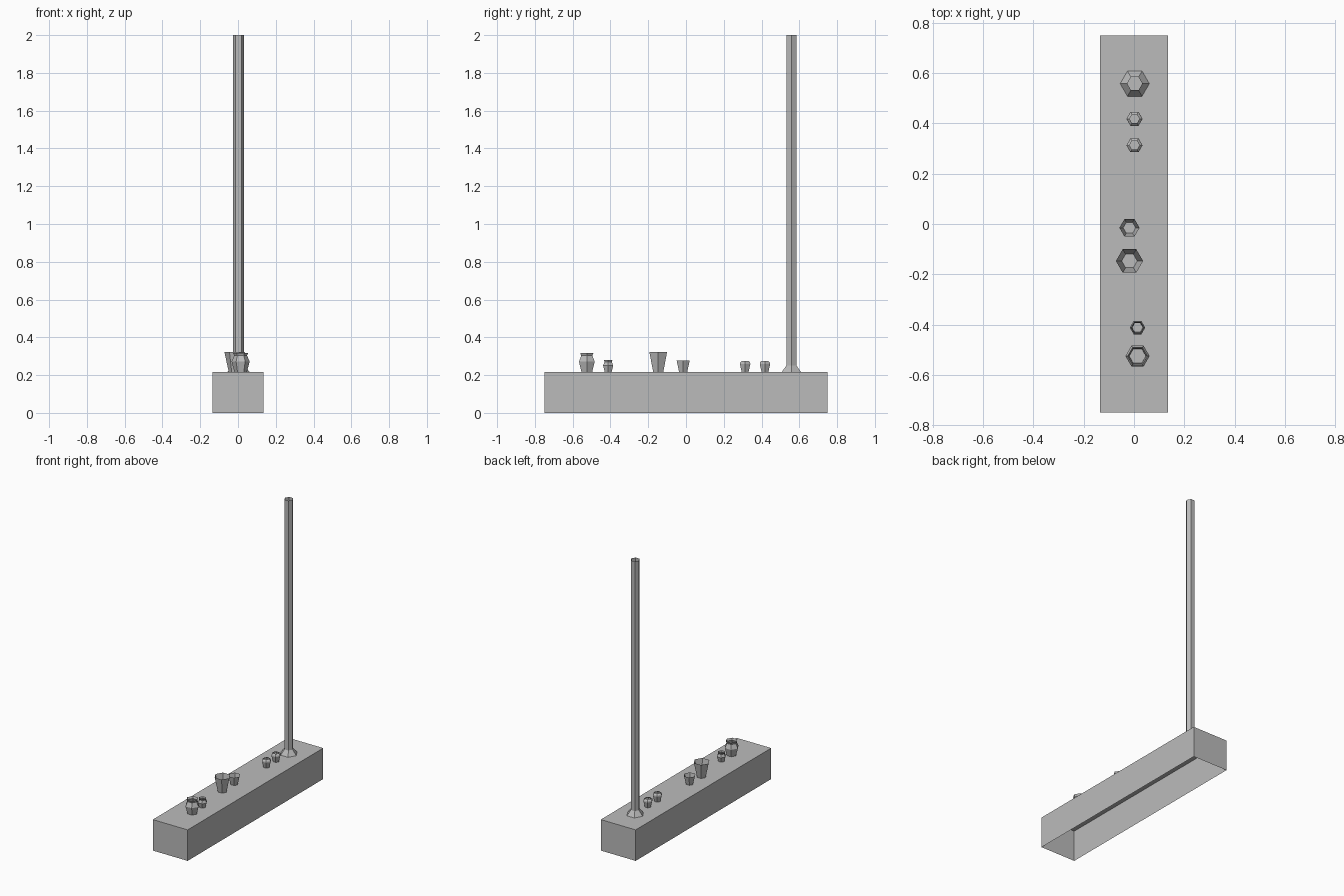
import bpy, bmesh
from math import cos, sin, pi

cube = bpy.data.objects.get("Cube")
if cube:
    bpy.data.objects.remove(cube, do_unlink=True)

GREY = (0.5, 0.5, 0.5, 1)
mat = bpy.data.materials.new("plain grey")
mat.use_nodes = True
mat.diffuse_color = GREY
mat.node_tree.nodes["Principled BSDF"].inputs["Base Color"].default_value = GREY

DECK = 0.217  # top of the base


def finish(bm, name, location):
    mesh = bpy.data.meshes.new(name)
    bm.to_mesh(mesh)
    bm.free()
    mesh.materials.append(mat)
    obj = bpy.data.objects.new(name, mesh)
    obj.location = location
    bpy.context.collection.objects.link(obj)
    return obj


def hex_shell(name, x, y, profile):
    """Open six-sided shell from (radius, height above deck) pairs."""
    bm = bmesh.new()
    rings = [[bm.verts.new((r * cos(i * pi / 3), r * sin(i * pi / 3), z))
              for i in range(6)] for r, z in profile]
    for low, high in zip(rings, rings[1:]):
        for i in range(6):
            j = (i + 1) % 6
            bm.faces.new((low[i], low[j], high[j], high[i]))
    return finish(bm, name, (x, y, DECK))


# Hollow base box, open underneath
bm = bmesh.new()
bmesh.ops.create_cube(bm, size=1)
bmesh.ops.scale(bm, vec=(0.27, 1.5, DECK), verts=bm.verts)
bm.faces.ensure_lookup_table()
bottom = [f for f in bm.faces if f.normal.z < -0.5]
bmesh.ops.delete(bm, geom=bottom, context="FACES_ONLY")
finish(bm, "base_box", (0, 0, DECK / 2))

# Tall pole with flared foot
hex_shell("pole", 0.003, 0.558,
          [(0.058, 0), (0.03, 0.035), (0.03, 2 - DECK)])

# Pair of small bulbous pots
BULB = [(0.021, 0), (0.032, 0.042), (0.03, 0.05), (0.02, 0.059)]
hex_shell("bulb_pot_back", 0.002, 0.418, BULB)
hex_shell("bulb_pot_front", 0.002, 0.313, BULB)

# Tapered cups
hex_shell("small_cup", -0.018, -0.015, [(0.025, 0), (0.04, 0.061)])
hex_shell("large_cup", -0.018, -0.147, [(0.031, 0), (0.054, 0.105)])

# Lidless jars with neck and lip
JAR = [(0.033, 0), (0.048, 0.055), (0.034, 0.086), (0.04, 0.1)]
hex_shell("large_jar", 0.014, -0.525, JAR)
hex_shell("small_jar", 0.014, -0.412, [(r * 0.64, z * 0.62) for r, z in JAR])
